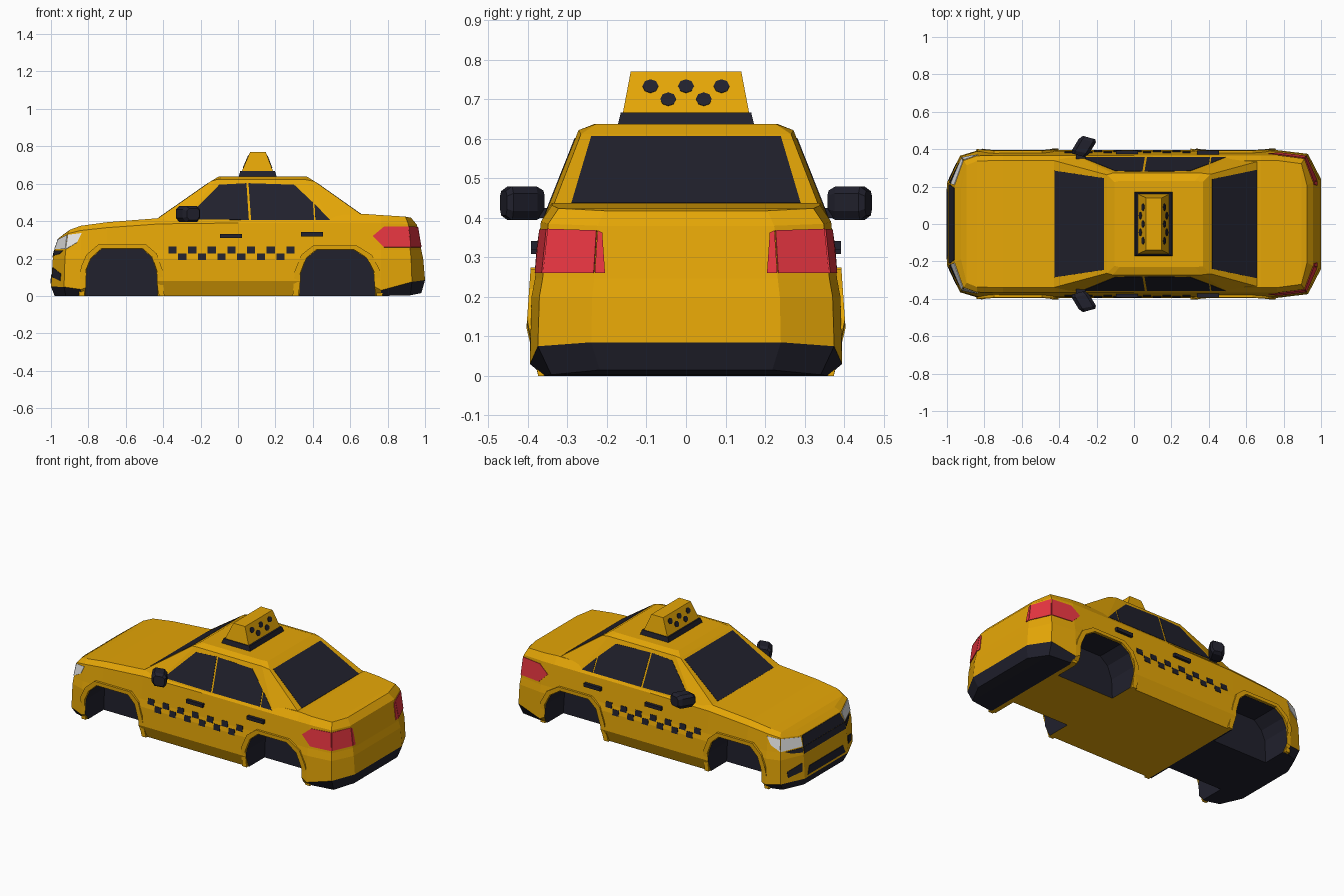
import bpy, bmesh, math
from mathutils import Vector
from mathutils.bvhtree import BVHTree

if "Cube" in bpy.data.objects:
    bpy.data.objects.remove(bpy.data.objects["Cube"])


def material(name, rgb):
    m = bpy.data.materials.new(name)
    m.use_nodes = True
    m.diffuse_color = (*rgb, 1)
    m.node_tree.nodes["Principled BSDF"].inputs["Base Color"].default_value = (*rgb, 1)
    return m


YELLOW = material("taxi_yellow", (0.79, 0.385, 0.002))
DARK = material("dark_trim", (0.015, 0.015, 0.026))
RED = material("tail_red", (0.88, 0.04, 0.058))
WHITE = material("lamp_white", (0.86, 0.86, 0.86))


def finish(name, bm, *mats):
    bmesh.ops.recalc_face_normals(bm, faces=bm.faces)
    me = bpy.data.meshes.new(name)
    bm.to_mesh(me)
    bm.free()
    for m in mats:
        me.materials.append(m)
    ob = bpy.data.objects.new(name, me)
    bpy.context.collection.objects.link(ob)
    return ob


def shell(name, stations):
    """Closed symmetric shell; each station is a half section from bottom to top."""
    bm = bmesh.new()
    left = [[bm.verts.new(p) for p in st] for st in stations]
    right = [[bm.verts.new((x, -y, z)) for x, y, z in st] for st in stations]
    n, k = len(stations), len(stations[0])
    for i in range(n - 1):
        for g in (left, right):
            for j in range(k - 1):
                bm.faces.new((g[i][j], g[i + 1][j], g[i + 1][j + 1], g[i][j + 1]))
        for j in (0, k - 1):
            bm.faces.new((left[i][j], left[i + 1][j], right[i + 1][j], right[i][j]))
    for i in (0, n - 1):
        for j in range(k - 1):
            bm.faces.new((left[i][j], left[i][j + 1], right[i][j + 1], right[i][j]))
    return finish(name, bm, YELLOW, DARK)


def prism(name, loop_a, loop_b, *mats):
    bm = bmesh.new()
    a = [bm.verts.new(p) for p in loop_a]
    b = [bm.verts.new(p) for p in loop_b]
    bm.faces.new(a)
    bm.faces.new(b)
    for i in range(len(a)):
        j = (i + 1) % len(a)
        bm.faces.new((a[i], a[j], b[j], b[i]))
    return finish(name, bm, *mats)


def rect(x0, x1, y0, y1, z):
    return [(x0, y0, z), (x1, y0, z), (x1, y1, z), (x0, y1, z)]


# Body: x, half width, bottom, lower trim height, shoulder height, deck height
BODY = [(-1.0, .22, 0, .05, .31, .335), (-.93, .365, 0, .048, .333, .355), (-.84, .392, 0, .035, .35, .375),
        (-.7, .395, 0, .08, .365, .394), (-.42, .395, 0, .08, .385, .416), (.0, .395, 0, .08, .39, .42),
        (.68, .395, 0, .08, .39, .438), (.765, .395, 0, .03, .39, .432),
        (.93, .375, .003, .075, .385, .424), (1.0, .24, .015, .085, .38, .418)]
WIDTH = (.91, 1, .99, .968, .93, .86)
PULL = (.98, 1, .99, .98, .957, .925)
stations = []
for x, w, bottom, trim, shoulder, deck in BODY:
    pull = 1 if abs(x) > .95 else .5 if abs(x) > .9 else 0
    stations.append([(x * (1 + (p - 1) * pull), w * f, z) for f, p, z in
                     zip(WIDTH, PULL, (bottom, trim, .2, .246, shoulder, deck))])
body = shell("body", stations)

# Dark bumper lips and underside ends
for f in body.data.polygons:
    c = f.center
    if c.z < .06 and (abs(c.x) > .77 or (c.z < .01 and c.x < -.42)):
        f.material_index = 1

# Cabin: base x, roof edge x, base half width, edge half width, edge height
CABIN = [(-.45, -.145, .345, .263, .613), (-.3, -.115, .36, .272, .622),
         (.5, .36, .36, .272, .622), (.71, .41, .348, .266, .612)]
cabin = shell("cabin", [[(xb, yb, .4), (xe, ye, ze), (xe * .85 + .02, ye * .85, .638)]
                        for xb, xe, yb, ye, ze in CABIN])

# Roof sign
prism("sign_base", rect(0, .21, -.175, .175, .625), rect(.012, .198, -.165, .165, .667), DARK)
sign = prism("sign", rect(.02, .188, -.16, .16, .665), rect(.065, .148, -.14, .14, .77), YELLOW)

# Surface lookup used to lay thin plates on the shells
verts, polys = [], []
for ob in (body, cabin, sign):
    base = len(verts)
    verts += [v.co.copy() for v in ob.data.vertices]
    polys += [[base + i for i in f.vertices] for f in ob.data.polygons]
tree = BVHTree.FromPolygons(verts, polys)


def plate(name, pts, axis, side, mat, lift=.004):
    """Thin plate: points seen along an axis (0 x, 1 y, 2 z) from one side."""
    lower, upper = [], []
    for a, b in pts:
        origin = [a, b]
        origin.insert(axis, 3 * side)
        ray = Vector((0, 0, 0))
        ray[axis] = -side
        hit, normal, _, _ = tree.ray_cast(Vector(origin), ray)
        if normal.dot(ray) > 0:
            normal = -normal
        lower.append(hit - normal * .003)
        upper.append(hit + normal * lift)
    return prism(name, lower, upper, mat)


def box2(cx, cz, w, h):
    return [(cx - w / 2, cz - h / 2), (cx + w / 2, cz - h / 2),
            (cx + w / 2, cz + h / 2), (cx - w / 2, cz + h / 2)]


# Windscreens
plate("windscreen", [(-.425, -.285), (-.16, -.245), (-.16, .245), (-.425, .285)], 2, 1, DARK, .0015)
plate("rear_window", [(.418, -.24), (.658, -.29), (.658, .29), (.418, .24)], 2, 1, DARK, .0015)

# Wheel arch outlines
ARCHES = {"front": [(-.82, 0), (-.81, .14), (-.785, .2), (-.73, .25), (-.51, .25), (-.46, .205), (-.435, .13), (-.425, 0)],
          "rear": [(.325, 0), (.335, .12), (.365, .2), (.42, .245), (.62, .245), (.69, .2), (.725, .13), (.74, 0)]}


def cut_arch(outline, s):
    shape = [(x, z if z else -.1) for x, z in outline]
    cutter = prism("arch_cutter", [(x, s * .2, z) for x, z in shape],
                   [(x, s * .6, z) for x, z in shape], YELLOW, DARK)
    for f in cutter.data.polygons:
        f.material_index = 1
    cutter.hide_render = True
    mod = body.modifiers.new("arch", "BOOLEAN")
    mod.operation, mod.solver, mod.object = "DIFFERENCE", "EXACT", cutter
    bpy.context.view_layer.objects.active = body
    bpy.ops.object.modifier_apply(modifier=mod.name)
    bpy.data.objects.remove(cutter)


for s, tag in ((1, "left"), (-1, "right")):
    # Side glass
    for part, pts in (("front", [(-.28, .41), (-.1, .594), (.045, .602), (.058, .406)]),
                      ("rear", [(.07, .406), (.056, .602), (.3, .594), (.4, .5), (.407, .406)]),
                      ("quarter", [(.414, .406), (.409, .492), (.492, .406)])):
        plate(f"{part}_glass_{tag}", pts, 1, s, DARK, .002)

    # Checker band
    for i in range(13):
        plate(f"checker_{tag}", box2(-.35 + i * .0525, .209 if i % 2 else .245, .044, .036), 1, s, DARK, .003)

    # Tail lamps
    plate(f"tail_lamp_side_{tag}", [(.72, .32), (.78, .37), (.9105, .372), (.9195, .26), (.78, .26)], 1, s, RED)
    plate(f"tail_lamp_corner_{tag}", [(s * y, z) for y, z in
                                      ((.361, .26), (.349, .372), (.2258, .368), (.2325, .26))], 0, 1, RED)
    plate(f"tail_lamp_inner_{tag}", [(s * y, z) for y, z in
                                     ((.231, .26), (.224, .368), (.212, .362), (.205, .26))], 0, 1, RED)

    # Headlamps with dark lower edging, and lower vents
    plate(f"headlamp_{tag}", [(s * y, z) for y, z in
                              ((.214, .25), (.208, .302), (.338, .326), (.351, .25))], 0, -1, WHITE)
    plate(f"headlamp_side_{tag}", [(-.92, .25), (-.908, .326), (-.835, .336), (-.86, .285)], 1, s, WHITE)
    plate(f"headlamp_edging_{tag}", [(s * y, z) for y, z in
                                     ((.22, .215), (.216, .243), (.325, .243), (.29, .225))], 0, -1, DARK)
    plate(f"vent_{tag}", [(s * y, z) for y, z in
                          ((.232, .1), (.23, .152), (.325, .118), (.32, .08))], 0, -1, DARK)

    # Door handles
    for cx, cz in ((-.037, .32), (.395, .33)):
        pts = box2(cx, cz, .118, .022)
        prism(f"door_handle_{tag}", [(x, s * .36, z) for x, z in pts],
              [(x, s * .393, z) for x, z in pts], DARK)

    # Wing mirror: chamfered housing swept outward, with a stem
    ring = [(-.046, -.02), (-.028, -.043), (.03, -.043), (.046, -.02),
            (.046, .025), (.03, .043), (-.028, .043), (-.046, .025)]
    for y0, k0, y1, k1 in ((.367, .75, .385, 1), (.385, 1, .446, 1), (.446, 1, .462, .72)):
        prism(f"mirror_{tag}", *[[(-.265 + (y - .42) * .6 + u * k, s * (y - u * .2), .437 + v * k)
                                  for u, v in ring] for y, k in ((y0, k0), (y1, k1))], DARK)
    prism(f"mirror_stem_{tag}", rect(-.31, -.26, s * .33, s * .38, .4),
          rect(-.31, -.26, s * .33, s * .38, .425), DARK)

    # Wheel wells and flares
    for part, outline in ARCHES.items():
        cut_arch(outline, s)
        cx = (outline[0][0] + outline[-1][0]) / 2
        inner, outer = [[(cx + (x - cx) * kx, z * kz) for x, z in outline]
                        for kx, kz in ((1.01, 1.01), (1.16, 1.1))]
        loop = inner + outer[::-1]
        prism(f"{part}_flare_{tag}", [(x, s * (.352 if z == 0 else .365), z) for x, z in loop],
              [(x, s * (.404 - max(0, z - .12) * .07 - (.03 if z == 0 else 0)), z) for x, z in loop], YELLOW)

# Grille and lower intake
plate("grille", [(-.21, .205), (.21, .205), (.21, .245), (-.21, .245)], 0, -1, DARK)
plate("grille_top", [(-.208, .247), (.208, .247), (.19, .305), (-.19, .305)], 0, -1, DARK)
plate("lower_intake", [(-.19, .065), (.19, .065), (.17, .115), (-.17, .115)], 0, -1, DARK)

# Sign dots on both faces
for side in (-1, 1):
    for y, z in ((-.09, .733), (0, .733), (.09, .733), (-.045, .7), (.045, .7)):
        dot = [(y + .02 * math.cos(a * math.pi / 4), z + .017 * math.sin(a * math.pi / 4)) for a in range(8)]
        plate("sign_dot", dot, 0, side, DARK, .003)
